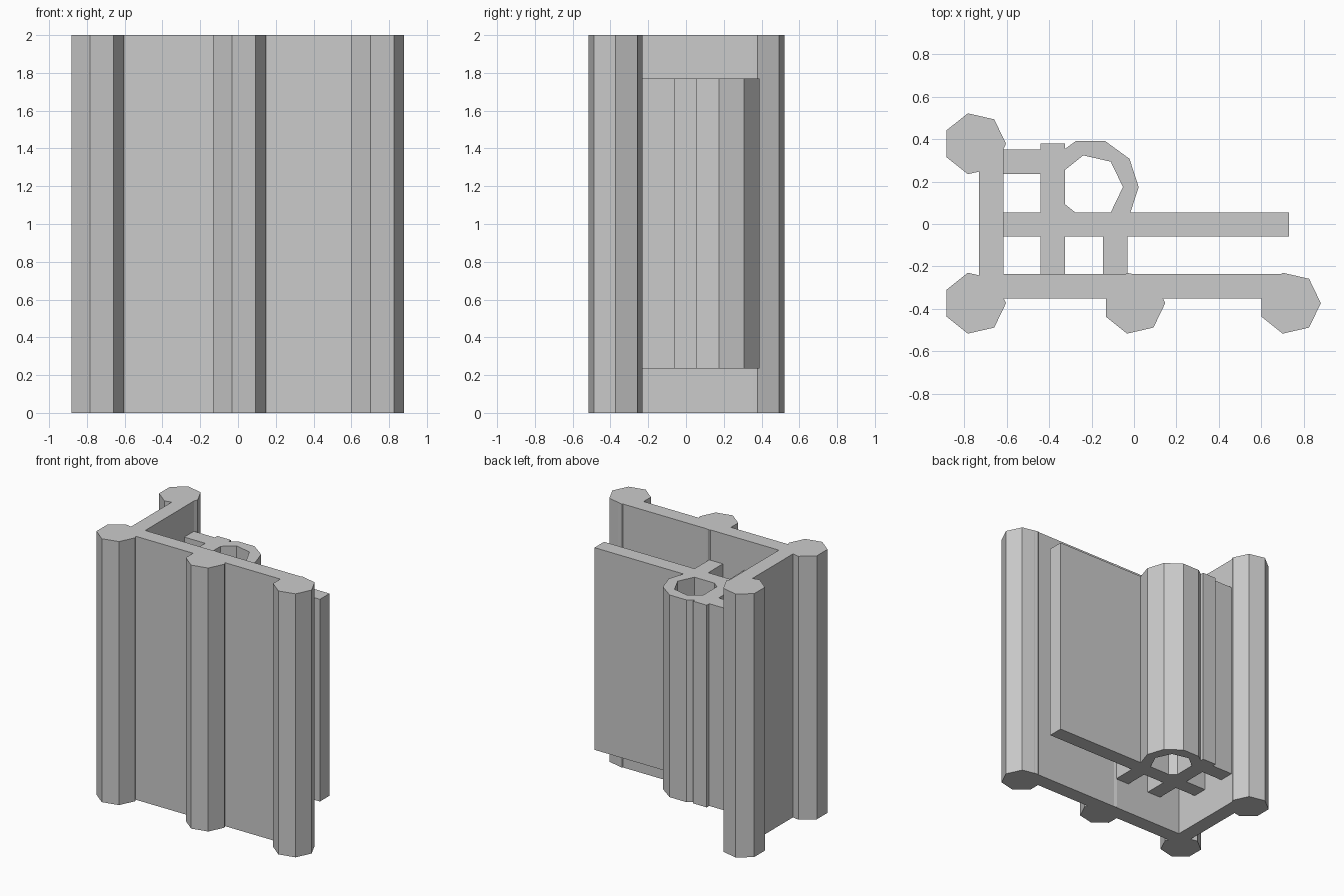
import bpy
import math

cube = bpy.data.objects.get("Cube")
if cube:
    bpy.data.objects.remove(cube, do_unlink=True)

# Single plain grey material
grey = bpy.data.materials.new("plain_grey")
grey.use_nodes = True
color = (0.6, 0.6, 0.6, 1)
grey.diffuse_color = color
grey.node_tree.nodes["Principled BSDF"].inputs["Base Color"].default_value = color

FULL = (0, 2)
INNER = (0.235, 1.77)


def prism(name, outline, span):
    """Extrude a flat outline upwards between two heights."""
    n = len(outline)
    verts = [(x, y, z) for z in span for x, y in outline]
    faces = [tuple(reversed(range(n))), tuple(range(n, 2 * n))]
    faces += [(i, (i + 1) % n, (i + 1) % n + n, i + n) for i in range(n)]
    mesh = bpy.data.meshes.new(name)
    mesh.from_pydata(verts, [], faces)
    mesh.materials.append(grey)
    obj = bpy.data.objects.new(name, mesh)
    bpy.context.collection.objects.link(obj)
    return obj


def slab(name, x0, x1, y0, y1, span):
    return prism(name, [(x0, y0), (x1, y0), (x1, y1), (x0, y1)], span)


def column(name, x, y, radius, sides, span):
    turn = math.tau / sides
    return prism(name, [(x + radius * math.cos(i * turn), y + radius * math.sin(i * turn))
                        for i in range(sides)], span)


def combine(base, other, operation):
    """Apply an exact boolean and discard the second solid."""
    mod = base.modifiers.new("join", "BOOLEAN")
    mod.operation = operation
    mod.solver = "EXACT"
    mod.object = other
    bpy.context.view_layer.objects.active = base
    bpy.ops.object.modifier_apply(modifier=mod.name)
    bpy.data.objects.remove(other, do_unlink=True)


# Outer frame: front and side walls with seven-sided columns
frame = slab("outer_frame", -0.73, 0.73, -0.35, -0.235, FULL)
combine(frame, slab("side_wall", -0.73, -0.615, -0.35, 0.38, FULL), "UNION")
for x, y in [(-0.75, 0.378), (-0.75, -0.373), (0, -0.373), (0.733, -0.373)]:
    combine(frame, column("column", x, y, 0.147, 7, FULL), "UNION")

# Inner insert: ten-sided tube with a seven-sided bore
insert = column("inner_insert", -0.205, 0.174, 0.227, 10, INNER)
combine(insert, column("bore", -0.205, 0.174, 0.153, 7, (0, 2)), "DIFFERENCE")

# Middle wall and ribs tying the insert to the frame
for name, x0, x1, y0, y1 in [
    ("middle_wall", -0.65, 0.73, -0.06, 0.055),
    ("long_rib", -0.44, -0.325, -0.28, 0.38),
    ("short_rib", -0.145, -0.03, -0.28, 0),
    ("side_rib", -0.65, -0.38, 0.235, 0.35),
]:
    combine(insert, slab(name, x0, x1, y0, y1, INNER), "UNION")
